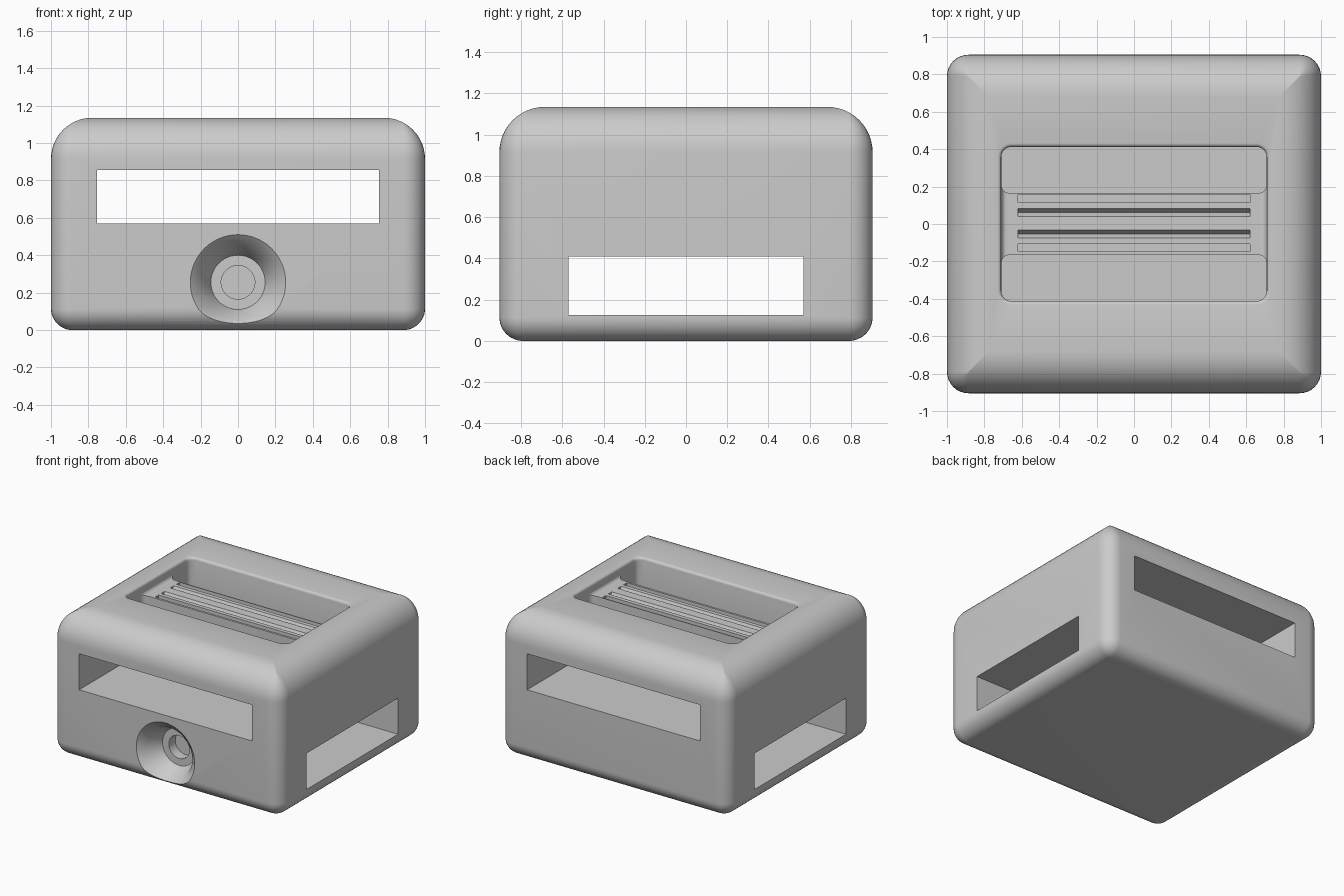
import bpy, bmesh, math
from math import sin, cos, pi

old = bpy.data.objects.get("Cube")
if old:
    bpy.data.objects.remove(old, do_unlink=True)

grey = bpy.data.materials.new("plain grey")
grey.use_nodes = True
grey.diffuse_color = (0.6, 0.6, 0.6, 1)
grey.node_tree.nodes["Principled BSDF"].inputs["Base Color"].default_value = (0.6, 0.6, 0.6, 1)


def loft(name, rings):
    """Solid skinned through closed rings of equal point count."""
    bm = bmesh.new()
    rows = [[bm.verts.new(p) for p in ring] for ring in rings]
    n = len(rows[0])
    for a, b in zip(rows, rows[1:]):
        for i in range(n):
            j = (i + 1) % n
            bm.faces.new((a[i], a[j], b[j], b[i]))
    bm.faces.new(rows[0][::-1])
    bm.faces.new(rows[-1])
    bmesh.ops.recalc_face_normals(bm, faces=bm.faces)
    mesh = bpy.data.meshes.new(name)
    bm.to_mesh(mesh)
    bm.free()
    mesh.materials.append(grey)
    obj = bpy.data.objects.new(name, mesh)
    bpy.context.collection.objects.link(obj)
    return obj


def rounded_rect(hx, hy, r, z, cy=0.0, seg=8):
    ring = []
    for q, (sx, sy) in enumerate([(1, 1), (-1, 1), (-1, -1), (1, -1)]):
        for k in range(seg + 1):
            a = (q + k / seg) * pi / 2
            ring.append((sx * (hx - r) + r * cos(a), cy + sy * (hy - r) + r * sin(a), z))
    return ring


def circle(r, y, z, seg=64):
    return [(r * cos(2 * pi * i / seg), y, z + r * sin(2 * pi * i / seg)) for i in range(seg)]


def box(name, x0, x1, y0, y1, z0, z1):
    return loft(name, [[(x0, y0, z), (x1, y0, z), (x1, y1, z), (x0, y1, z)] for z in (z0, z1)])


def cut(target, cutter):
    cutter.hide_render = True
    mod = target.modifiers.new("cut", 'BOOLEAN')
    mod.operation = 'DIFFERENCE'
    mod.solver = 'EXACT'
    mod.object = cutter
    bpy.ops.object.select_all(action='DESELECT')
    bpy.context.view_layer.objects.active = target
    target.select_set(True)
    bpy.ops.object.modifier_apply(modifier=mod.name)
    bpy.data.objects.remove(cutter, do_unlink=True)


# Body: soft block with a small lower round and a larger upper round
HX, HY, H = 1.0, 0.905, 1.135
LOW, TOP, STEPS = 0.115, 0.22, 12
rings = []
for i in range(STEPS + 1):
    a = i / STEPS * pi / 2
    d = LOW * (1 - sin(a))
    rings.append(rounded_rect(HX - d, HY - d, max(LOW - d, 0.003), LOW * (1 - cos(a))))
for i in range(STEPS + 1):
    a = i / STEPS * pi / 2
    d = TOP * (1 - cos(a))
    rings.append(rounded_rect(HX - d, HY - d, max(LOW - d, 0.003), H - TOP + TOP * sin(a)))
body = loft("body", rings)

# Through tunnels: upper one front to back, lower one side to side
cut(body, box("upper_tunnel", -0.755, 0.755, -1.2, 1.2, 0.57, 0.855))
cut(body, box("lower_tunnel", -1.2, 1.2, -0.57, 0.57, 0.125, 0.41))

# Stepped round socket in the front
profile = [(0.31, -0.05), (0.2, 0.05), (0.145, 0.17), (0.09, 0.17), (0.09, 0.25)]
cut(body, loft("front_socket", [circle(r, -HY + d, 0.255) for r, d in profile]))

# Shallow top recess with rounded rim and rounded foot
FLOOR = 1.05
recess = []
for i in range(5):
    a = i / 4 * pi / 2
    d = 0.03 * (1 - sin(a))
    recess.append(rounded_rect(0.71 - d, 0.412 - d, 0.055 - d, FLOOR + 0.03 * (1 - cos(a))))
for i in range(5):
    a = i / 4 * pi / 2
    d = 0.02 * (1 - cos(a))
    recess.append(rounded_rect(0.71 + d, 0.412 + d, 0.055 + d, H - 0.02 + 0.02 * sin(a)))
recess.append(rounded_rect(0.73, 0.432, 0.075, H + 0.05))
cut(body, loft("top_recess", recess))

# Two long openings from the recess down to the upper tunnel
for s in (-1, 1):
    cut(body, loft("long_opening", [rounded_rect(0.709, 0.123, 0.045, z, s * 0.288)
                                    for z in (0.75, 1.1)]))

# Grooves along the centre bar: V-shaped inside, flat-bottomed outside
for y in (0.062, -0.053):
    cut(body, loft("v_groove", [[(x, y - 0.022, FLOOR + 0.001), (x, y, FLOOR - 0.04),
                                 (x, y + 0.022, FLOOR + 0.001)] for x in (-0.62, 0.62)]))
for y in (0.137, -0.127):
    cut(body, box("flat_groove", -0.62, 0.62, y - 0.021, y + 0.021, FLOOR - 0.03, FLOOR + 0.02))

bpy.ops.object.select_all(action='DESELECT')
body.select_set(True)
bpy.context.view_layer.objects.active = body
bpy.ops.object.shade_smooth_by_angle(angle=math.radians(30))
